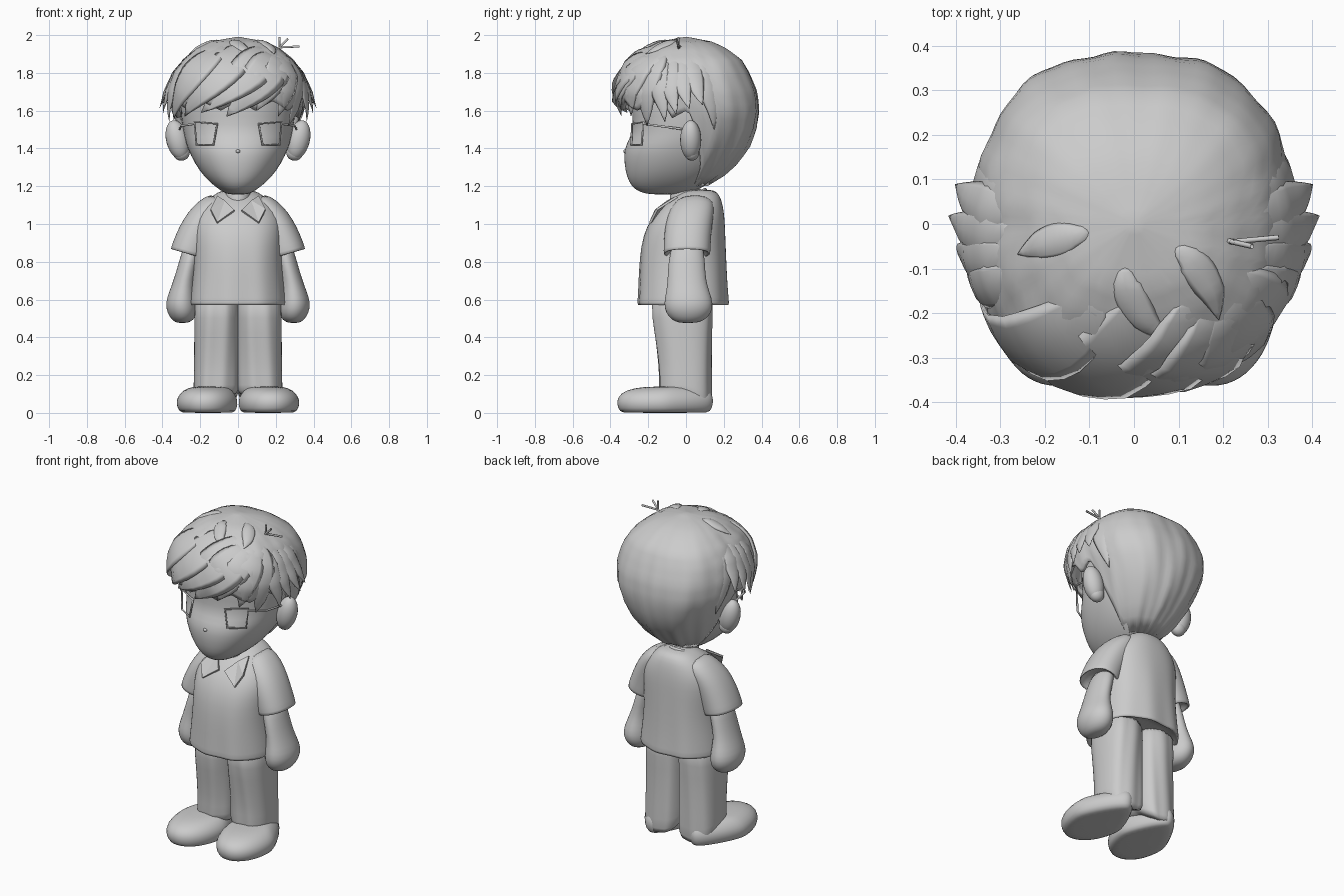
import bpy, bmesh, math
from mathutils import Vector

default_cube = bpy.data.objects.get("Cube")
if default_cube:
    bpy.data.objects.remove(default_cube, do_unlink=True)

GREY = (0.6, 0.6, 0.6, 1.0)
clay = bpy.data.materials.new("plain grey")
clay.use_nodes = True
clay.diffuse_color = GREY
shader = clay.node_tree.nodes["Principled BSDF"]
shader.inputs["Base Color"].default_value = GREY
shader.inputs["Roughness"].default_value = 0.7


def finish(name, bm, smooth=True, subdivide=0, thickness=0):
    """Turn a bmesh into a named object with the shared material."""
    bmesh.ops.recalc_face_normals(bm, faces=bm.faces)
    mesh = bpy.data.meshes.new(name)
    bm.to_mesh(mesh)
    bm.free()
    mesh.materials.append(clay)
    for face in mesh.polygons:
        face.use_smooth = smooth
    obj = bpy.data.objects.new(name, mesh)
    bpy.context.collection.objects.link(obj)
    if thickness:
        mod = obj.modifiers.new("thickness", "SOLIDIFY")
        mod.thickness = thickness
        mod.offset = -1
    if subdivide:
        mod = obj.modifiers.new("smooth", "SUBSURF")
        mod.levels = mod.render_levels = subdivide
    return obj


def skin(bm, rings, caps=True):
    """Bridge closed rings of points, capping both ends."""
    rows = [[bm.verts.new(p) for p in ring] for ring in rings]
    n = len(rows[0])
    for a, b in zip(rows, rows[1:]):
        for i in range(n):
            j = (i + 1) % n
            bm.faces.new((a[i], a[j], b[j], b[i]))
    bm.faces.new(rows[0])
    if caps:
        bm.faces.new(rows[-1])


def loft(name, rows, side=1, power=2.0, warp=None, n=32):
    """Stack rounded sections given as (z, x min, x max, y min, y max)."""
    rings = []
    for z, x0, x1, y0, y1 in rows:
        ring = []
        for i in range(n):
            a = math.tau * i / n
            c, s = math.cos(a), math.sin(a)
            u = math.copysign(abs(c) ** (2 / power), c)
            v = math.copysign(abs(s) ** (2 / power), s)
            p = Vector(((x0 + x1) / 2 + u * (x1 - x0) / 2,
                        (y0 + y1) / 2 + v * (y1 - y0) / 2, z))
            if warp:
                p = warp(p, u, v)
            p.x *= side
            ring.append(p)
        rings.append(ring)
    bm = bmesh.new()
    skin(bm, rings)
    return finish(name, bm, subdivide=1)


def centred(rows):
    return [(z, -r, r, y0, y1) for z, r, y0, y1 in rows]


def ball(name, centre, scale, tilt=0):
    bm = bmesh.new()
    bmesh.ops.create_uvsphere(bm, u_segments=24, v_segments=14, radius=1)
    obj = finish(name, bm)
    obj.location, obj.scale = centre, scale
    obj.rotation_euler.y = tilt


def wire(name, points, radius, closed=False):
    curve = bpy.data.curves.new(name, "CURVE")
    curve.dimensions = "3D"
    curve.bevel_depth = radius
    curve.bevel_resolution = 1
    spline = curve.splines.new("POLY")
    spline.points.add(len(points) - 1)
    for p, co in zip(spline.points, points):
        p.co = (*co, 1)
    spline.use_cyclic_u = closed
    curve.materials.append(clay)
    bpy.context.collection.objects.link(bpy.data.objects.new(name, curve))


def shirt_folds(p, u, v):
    p.y += .006 * math.sin(9 * u) * max(0, 1.05 - p.z) * 2 * abs(v)
    return p


def trouser_folds(p, u, v):
    # Soft vertical creases, with the hem dropping behind the heel
    p.y += .006 * math.sin(8 * u + 4 * p.z) * abs(v)
    if p.z < .15:
        p.z -= .08 * max(0, v)
    return p


def sleeve_slope(p, u, v):
    p.z += .025 * u
    return p


def shoe_shape(p, u, v):
    # Narrow heel, wide toe turned slightly outward
    p.x -= .07 * u * max(0, v) + .012 * v
    return p


# Head, neck and nose
loft("head", centred([
    (1.155, .05, -.19, -.02), (1.17, .08, -.25, .04), (1.20, .125, -.29, .10),
    (1.25, .18, -.315, .17), (1.32, .23, -.328, .24), (1.40, .268, -.33, .29),
    (1.46, .285, -.295, .32), (1.52, .295, -.28, .33), (1.62, .31, -.29, .34),
    (1.75, .29, -.28, .31), (1.87, .20, -.19, .21), (1.92, .09, -.08, .1)]), power=2.15)
loft("neck", centred([(1.04, .075, -.10, .09), (1.13, .066, -.085, .08),
                      (1.22, .07, -.08, .08)]))
ball("nose", (0, -.32, 1.385), (.012, .012, .01))

# Shirt body with a hollow hem
loft("shirt", centred([
    (.61, .21, -.21, .18), (.575, .235, -.235, .205), (.565, .257, -.257, .228),
    (.60, .254, -.254, .224), (.70, .242, -.25, .217), (.82, .232, -.245, .212),
    (.94, .238, -.228, .208), (1.03, .235, -.185, .205), (1.10, .19, -.125, .195),
    (1.15, .135, -.05, .18), (1.185, .08, 0, .15)]), power=2.4, warp=shirt_folds, n=48)

for side, label in ((1, "left"), (-1, "right")):
    # Sleeves, arms and mitten hands
    loft(label + "_sleeve", [
        (.88, .19, .32, -.08, .09), (.845, .18, .345, -.105, .115),
        (.835, .17, .36, -.12, .13), (.88, .155, .345, -.118, .13),
        (.96, .12, .312, -.115, .135), (1.04, .09, .265, -.10, .145),
        (1.10, .06, .205, -.07, .15), (1.14, .05, .14, -.03, .13)],
        side, 2.2, sleeve_slope)
    loft(label + "_arm", [
        (.475, .27, .32, -.03, .05), (.49, .235, .35, -.075, .10),
        (.53, .215, .375, -.108, .135), (.58, .215, .385, -.118, .145),
        (.64, .222, .365, -.105, .125), (.70, .225, .342, -.097, .105),
        (.80, .205, .312, -.095, .10), (.92, .17, .28, -.07, .09)], side)
    # Trousers
    loft(label + "_trouser_leg", [
        (.09, .02, .225, -.11, .13), (.11, -.006, .237, -.148, .14),
        (.18, -.005, .234, -.138, .135), (.35, -.006, .232, -.155, .134),
        (.50, -.008, .232, -.18, .138), (.66, -.008, .232, -.19, .15)],
        side, 2.5, trouser_folds)
    # Shoes
    loft(label + "_shoe", [
        (0, .035, .28, -.325, .10), (.005, .01, .312, -.352, .13),
        (.045, -.002, .328, -.368, .145), (.085, .002, .322, -.362, .145),
        (.12, .03, .29, -.325, .125), (.142, .06, .24, -.22, .10)],
        side, 2.1, shoe_shape)
    # Ears
    ball(label + "_ear", (side * .32, .025, 1.445), (.06, .056, .106), side * .25)
    ball(label + "_ear_lobe", (side * .30, .03, 1.38), (.045, .04, .045))
    # Collar flaps
    bm = bmesh.new()
    flap = [(.02, -.165, 1.075), (.11, -.195, 1.01), (.145, -.16, 1.08),
            (.11, -.05, 1.15), (.07, -.10, 1.125)]
    bm.faces.new([bm.verts.new((side * x, y, z)) for x, y, z in flap])
    bmesh.ops.triangulate(bm, faces=bm.faces)
    finish(label + "_collar", bm, smooth=False, thickness=.012)
    # Glasses, wrapped around the face
    rim = [(.11, -.285, 1.53), (.23, -.225, 1.54), (.22, -.235, 1.42), (.13, -.29, 1.42)]
    wire(label + "_glasses_rim", [(side * x, y, z) for x, y, z in rim], .006, True)
    wire(label + "_glasses_temple",
         [(side * .23, -.225, 1.53), (side * .30, -.15, 1.52), (side * .31, .0, 1.50)], .006)
wire("neckband", [(.08 * math.cos(a), .01 + .09 * math.sin(a), 1.135 + .045 * math.sin(a))
                  for a in (math.tau * i / 24 for i in range(24))], .012, True)

# Hair outline: z, half width, front y, back y
HAIR = [(1.19, .09, -.15, .09), (1.25, .17, -.24, .19), (1.3, .215, -.28, .25),
        (1.4, .27, -.32, .33), (1.5, .31, -.32, .37), (1.6, .345, -.345, .385),
        (1.7, .355, -.375, .375), (1.8, .335, -.352, .335), (1.87, .292, -.30, .295),
        (1.93, .22, -.22, .215), (1.965, .15, -.145, .14), (1.99, .01, -.01, .01)]


def on_hair(angle, z, out=0.0):
    """Point on the hair; angle 0 is the front, positive toward the left."""
    z = max(HAIR[0][0], min(HAIR[-1][0], z))
    for lo, hi in zip(HAIR, HAIR[1:]):
        if z <= hi[0]:
            break
    t = (z - lo[0]) / (hi[0] - lo[0])
    _, r, front, back = (a + (b - a) * t for a, b in zip(lo, hi))
    c, s = math.cos(angle), math.sin(angle)
    # Sections fill out toward the widest part of the head
    power = 2.1 + .45 * min(1, max(0, (z - 1.35) / .25))
    k = (abs(c) ** power + abs(s) ** power) ** (-1 / power)
    c, s = c * k, s * k
    return Vector(((r + out) * s,
                   (front + back) / 2 - ((back - front) / 2 + out) * c, z))


def hair_edge(angle):
    a = abs(math.degrees(angle))
    jag = abs((a / 15) % 2 - 1)
    if a < 75:
        return 1.60 + .05 * jag
    blend = min(1, max(0, (a - 88) / 30))
    return (1.56 + .05 * jag) * (1 - blend) + 1.20 * blend


# Hair cap with soft grooves and a jagged front edge
COLS, ROWS = 96, 24
rings = []
for k in range(ROWS + 1):
    t = k / ROWS
    ring = []
    for i in range(COLS):
        a = math.tau * i / COLS - math.pi
        z = 1.989 - (1.989 - hair_edge(a)) * t ** 1.7
        groove = .005 * math.sin(11 * a + 6 * t) + .003 * math.sin(23 * a - 7 * t)
        ring.append(on_hair(a, z, groove * t))
    rings.append(ring)
bm = bmesh.new()
skin(bm, rings, caps=False)
finish("hair_cap", bm, thickness=.025)


def lock(name, start, end, width, lift=.02, thick=.014, steps=12):
    """Pointed lock lying on the hair, from (angle, z) to (angle, z)."""
    path = []
    for k in range(steps + 1):
        t = k / steps
        a = math.radians(start[0] + (end[0] - start[0]) * t ** 1.2)
        z = start[1] + (end[1] - start[1]) * t ** 1.3
        path.append(on_hair(a, z, -.014 + (lift + .014) * t * t))
    rings = []
    for k, p in enumerate(path):
        t = k / steps
        along = (path[min(k + 1, steps)] - path[max(k - 1, 0)]).normalized()
        normal = (p - Vector((0, 0, 1.6))).normalized()
        across = along.cross(normal).normalized()
        normal = across.cross(along)
        size = .02 + .98 * math.sin(math.pi * t ** .8) ** .9 if k < steps else .02
        rings.append([p + across * math.cos(b) * width / 2 * size
                      + normal * math.sin(b) * thick * size
                      for b in (math.tau * i / 8 for i in range(8))])
    bm = bmesh.new()
    skin(bm, rings)
    finish(name, bm)


# Fringe swept from the parting toward the right
for i, (start, end, width, lift) in enumerate([
        ((45, 1.91), (-10, 1.57), .22, .005), ((40, 1.94), (-32, 1.59), .22, .005),
        ((10, 1.96), (-50, 1.57), .22, .01), ((-25, 1.95), (-66, 1.55), .2, .03),
        ((48, 1.90), (16, 1.60), .15, .004), ((54, 1.91), (36, 1.57), .15, .004),
        ((62, 1.91), (52, 1.52), .16, .005)]):
    lock("fringe_lock_%d" % (i + 1), start, end, width, lift)

# Pointed locks around the ears
for side, label in ((1, "left"), (-1, "right")):
    for i, (a, z, lift) in enumerate([(71, 1.54, .05), (80, 1.58, .062), (90, 1.61, .07),
                                      (100, 1.63, .055), (110, 1.50, .01)]):
        lock("%s_side_lock_%d" % (label, i + 1),
             (side * (a - 4), 1.88), (side * a, z), .11, lift)

# Crown locks and the small tuft of loose hairs
for i, (a, b) in enumerate([(-12, 18), (60, 42), (-80, -76)]):
    lock("crown_lock_%d" % (i + 1), (a, 1.972), (b, 1.90), .08, .008)
for i, tip in enumerate([(.22, -.04, 1.99), (.265, -.05, 1.98), (.325, -.03, 1.94)]):
    wire("tuft_hair_%d" % (i + 1), [(.2, -.035, 1.92), (.22, -.04, 1.935), tip], .006)
